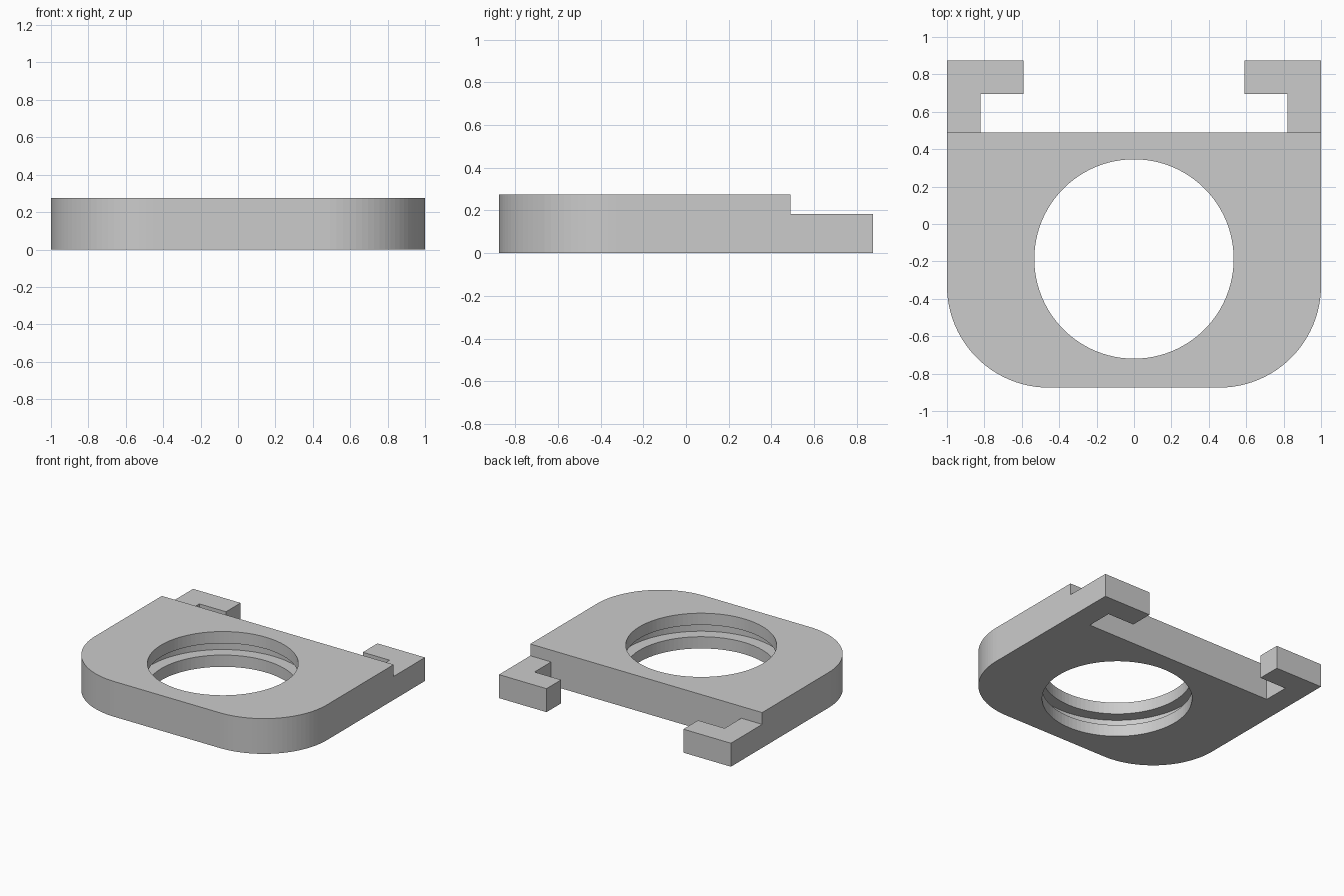
import bpy, bmesh, math

if "Cube" in bpy.data.objects:
    bpy.data.objects.remove(bpy.data.objects["Cube"], do_unlink=True)

HEIGHT, ARM_HEIGHT = 0.275, 0.183
BACK, FRONT, SHOULDER = 0.875, -0.875, 0.49
CORNER = 0.545
HOLE_Y, HOLE_R, GROOVE_R = -0.187, 0.533, 0.625

grey = bpy.data.materials.new("light grey")
grey.use_nodes = True
grey.diffuse_color = (0.6, 0.6, 0.6, 1)
grey.node_tree.nodes["Principled BSDF"].inputs["Base Color"].default_value = (0.6, 0.6, 0.6, 1)


def make_object(name, bm):
    bmesh.ops.recalc_face_normals(bm, faces=bm.faces)
    mesh = bpy.data.meshes.new(name)
    bm.to_mesh(mesh)
    bm.free()
    mesh.materials.append(grey)
    obj = bpy.data.objects.new(name, mesh)
    bpy.context.collection.objects.link(obj)
    return obj


def cut(target, cutter):
    cutter.hide_render = True
    mod = target.modifiers.new("cut", "BOOLEAN")
    mod.operation, mod.solver, mod.object = "DIFFERENCE", "EXACT", cutter
    bpy.context.view_layer.objects.active = target
    bpy.ops.object.modifier_apply(modifier=mod.name)
    bpy.data.objects.remove(cutter, do_unlink=True)


# Plate outline: right half with rounded front corner and hooked arm, then mirrored
half = []
for i in range(25):
    a = -math.pi / 2 + i / 24 * math.pi / 2
    half.append((1 - CORNER + CORNER * math.cos(a), FRONT + CORNER + CORNER * math.sin(a)))
half += [(1, SHOULDER), (1, BACK), (0.59, BACK), (0.59, 0.695), (0.82, 0.695), (0.82, SHOULDER)]
outline = half + [(-x, y) for x, y in reversed(half)]

bm = bmesh.new()
face = bm.faces.new([bm.verts.new((x, y, 0)) for x, y in outline])
top = bmesh.ops.extrude_face_region(bm, geom=[face])["geom"]
bmesh.ops.translate(bm, vec=(0, 0, HEIGHT), verts=[v for v in top if isinstance(v, bmesh.types.BMVert)])
plate = make_object("hooked_plate", bm)

# Lower the arms below the top of the plate
bm = bmesh.new()
bmesh.ops.create_cube(bm, size=1)
bmesh.ops.scale(bm, vec=(3, 1, 1), verts=bm.verts)
bmesh.ops.translate(bm, vec=(0, SHOULDER + 0.5, ARM_HEIGHT + 0.5), verts=bm.verts)
cut(plate, make_object("arm_step_cutter", bm))

# Round hole with a wider groove around its middle, as one lathed cutter
low, high = HEIGHT / 3, HEIGHT * 2 / 3
profile = [(HOLE_R, -0.1), (HOLE_R, low), (GROOVE_R, low),
           (GROOVE_R, high), (HOLE_R, high), (HOLE_R, 0.4)]
STEPS = 96
bm = bmesh.new()
rings = []
for r, z in profile:
    angles = [2 * math.pi * i / STEPS for i in range(STEPS)]
    rings.append([bm.verts.new((r * math.cos(a), HOLE_Y + r * math.sin(a), z)) for a in angles])
for lower, upper in zip(rings, rings[1:]):
    for i in range(STEPS):
        j = (i + 1) % STEPS
        bm.faces.new((lower[i], lower[j], upper[j], upper[i]))
bm.faces.new(rings[0])
bm.faces.new(rings[-1])
cut(plate, make_object("hole_cutter", bm))
